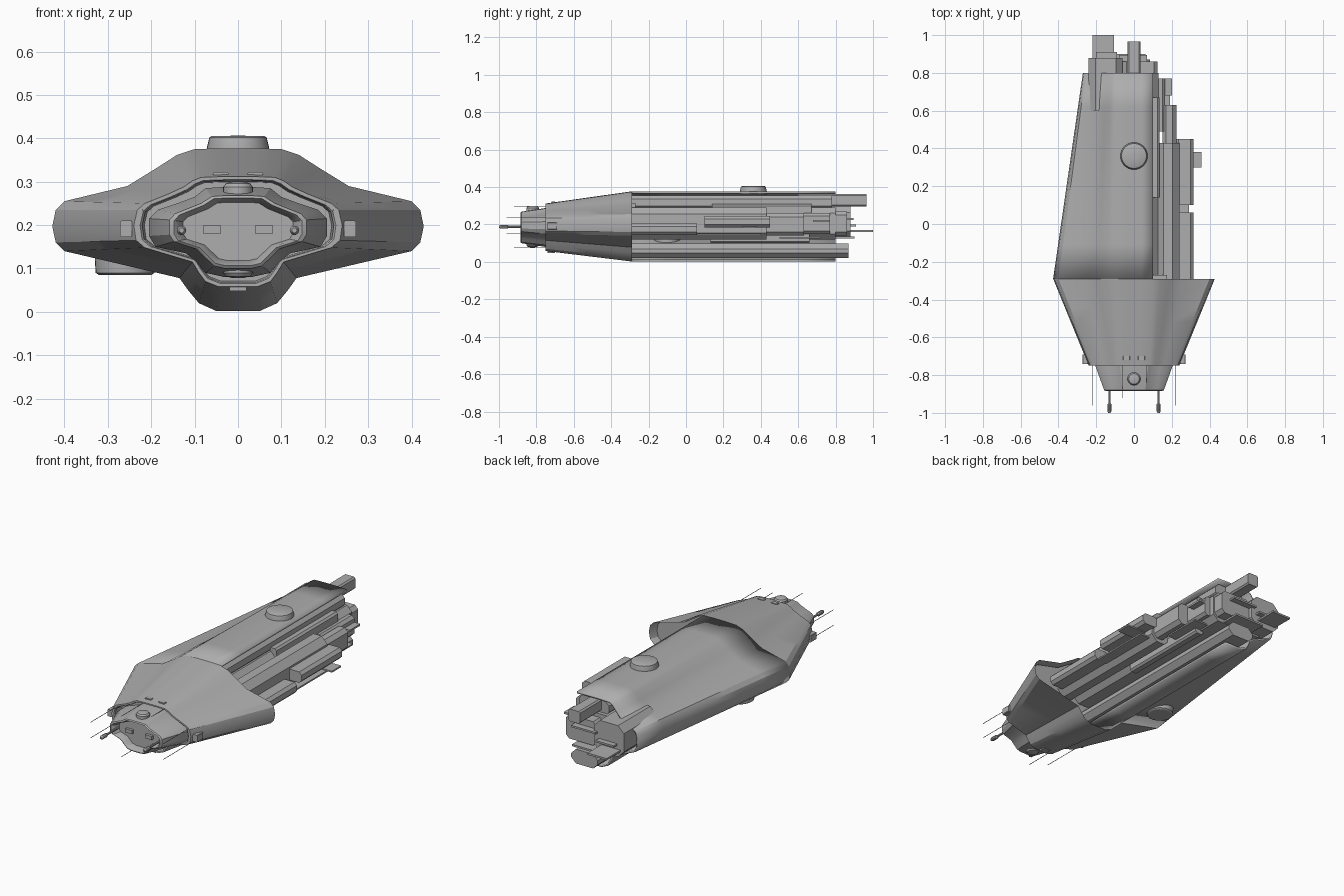
import bpy, bmesh, math

if "Cube" in bpy.data.objects:
    bpy.data.objects.remove(bpy.data.objects["Cube"])

grey = bpy.data.materials.new("hull grey")
grey.diffuse_color = (0.42, 0.42, 0.42, 1)
grey.use_nodes = True
grey.node_tree.nodes["Principled BSDF"].inputs["Base Color"].default_value = grey.diffuse_color


def finish(name, bm, angle=28):
    bmesh.ops.recalc_face_normals(bm, faces=bm.faces)
    me = bpy.data.meshes.new(name)
    bm.to_mesh(me)
    bm.free()
    ob = bpy.data.objects.new(name, me)
    bpy.context.collection.objects.link(ob)
    me.materials.append(grey)
    bpy.ops.object.select_all(action='DESELECT')
    ob.select_set(True)
    bpy.context.view_layer.objects.active = ob
    bpy.ops.object.shade_smooth_by_angle(angle=math.radians(angle))
    return ob


def loft(name, rings, closed=True, cap0=True, cap1=True):
    bm = bmesh.new()
    vs = [[bm.verts.new(p) for p in r] for r in rings]
    n = len(rings[0])
    for a, b in zip(vs, vs[1:]):
        for i in range(n if closed else n - 1):
            j = (i + 1) % n
            bm.faces.new((a[i], a[j], b[j], b[i]))
    if cap0:
        bm.faces.new(vs[0])
    if cap1:
        bm.faces.new(vs[-1])
    return finish(name, bm)


def block(name, x0, x1, y0, y1, z0, z1, c=0.0):
    """Bar along y with chamfered long edges."""
    if c:
        p = [(x0 + c, z0), (x1 - c, z0), (x1, z0 + c), (x1, z1 - c),
             (x1 - c, z1), (x0 + c, z1), (x0, z1 - c), (x0, z0 + c)]
    else:
        p = [(x0, z0), (x1, z0), (x1, z1), (x0, z1)]
    return loft(name, [[(x, y, z) for x, z in p] for y in (y0, y1)])


def dome(name, x, y, profile, n=32):
    """Round part turned about a vertical axis; profile is (radius, z)."""
    return loft(name, [[(x + r * math.cos(2 * math.pi * i / n),
                         y + r * math.sin(2 * math.pi * i / n), z) for i in range(n)]
                       for r, z in profile])


def rod(name, x, z, stations, n=10):
    """Round part turned about a lengthwise axis; stations are (y, radius)."""
    return loft(name, [[(x + r * math.cos(2 * math.pi * i / n), y,
                         z + r * math.sin(2 * math.pi * i / n)) for i in range(n)]
                       for y, r in stations])


def mirrored(half):
    return half + [(-x, z) for x, z in reversed(half)]


def lerp(a, b, t):
    return [(p[0] + (q[0] - p[0]) * t, p[1] + (q[1] - p[1]) * t) for p, q in zip(a, b)]


def ring(p, y, s=1.0, zc=0.19):
    return [(x * s, y, zc + (z - zc) * s) for x, z in p]


# Hull cross-sections, right half from top to bottom
wide = mirrored([(.04, .377), (.10, .375), (.14, .362), (.19, .33), (.255, .29), (.40, .255),
                 (.42, .235), (.428, .197), (.42, .16), (.40, .14), (.135, .078),
                 (.115, .05), (.09, .02), (.05, .002)])
front = mirrored([(.03, .312), (.085, .31), (.105, .302), (.125, .288), (.16, .272), (.215, .25),
                  (.232, .235), (.24, .2), (.235, .165), (.215, .148), (.105, .115),
                  (.09, .09), (.075, .07), (.045, .058)])
stern = [(x if abs(x) < .11 else math.copysign(.1 + (abs(x) - .1) * .52, x), z) for x, z in wide]

# Forward hull with recessed mouth, rear edge left open
rings = [ring(front, -.70, .90), ring(front, -.745, .92), ring(front, -.75, .94), ring(front, -.75)]
rings += [ring(lerp(front, wide, t / 6), -.75 + .46 * t / 6) for t in range(1, 7)]
loft("forward_hull", rings, cap1=False)
loft("wing_bulkhead", [ring(wide, -.36, .93), ring(wide, -.33, .95)])

# Rear shell: left side and crown, open to the right
cut = list(range(13, 28)) + [0, 1]
shell_rings = []
for t in range(7):
    p = lerp(wide, stern, t / 6)
    shell_rings.append([(p[i][0], -.29 + 1.09 * t / 6, p[i][1]) for i in cut])
shell = loft("rear_shell", shell_rings, closed=False, cap0=False, cap1=False)
mod = shell.modifiers.new("thickness", 'SOLIDIFY')
mod.thickness = .01
mod.offset = -1
probe = shell.data.polygons[len(cut) // 2]
if probe.normal.x > 0:
    shell.data.flip_normals()

# Nose with recessed front panel
nose = mirrored([(.03, .288), (.075, .285), (.10, .265), (.14, .25), (.185, .235), (.205, .215),
                 (.205, .175), (.19, .15), (.12, .135), (.095, .115), (.075, .09), (.03, .08)])
tip = mirrored([(.03, .268), (.06, .266), (.085, .25), (.12, .236), (.145, .226), (.158, .212),
                (.158, .178), (.148, .162), (.095, .145), (.075, .125), (.055, .106), (.03, .10)])
loft("nose", [ring(tip, -.845, .80), ring(tip, -.875, .87), ring(tip, -.885, .93), ring(tip, -.88),
              ring(nose, -.75), ring(nose, -.69)])

# Nose and rim fittings
for s in (-1, 1):
    block("nose_port", s * .06 - .02, s * .06 + .02, -.86, -.84, .18, .2)
    rod("nose_gun", s * .13, .188, [(-.84, .006), (-.95, .006), (-.955, .011), (-.99, .011), (-1, .006)])
    block("side_fitting", s * .258 - .014, s * .258 + .014, -.74, -.69, .172, .21, .003)
    block("crown_fitting", s * .04 - .018, s * .04 + .018, -.72, -.70, .30, .322, .003)
    for z in (.15, .235):
        rod("long_antenna", s * .22, z, [(-.96, .0015), (-.74, .0015)], 6)
for x, z, y in ((-.06, .297, -.92), (.065, .297, -.84), (-.06, .075, -.92)):
    rod("short_antenna", x, z, [(y, .0015), (-.72, .0015)], 6)
block("keel_fitting", -.02, .02, -.74, -.70, .048, .06)
dome("nose_turret_top", 0, -.82, [(.034, .262), (.034, .288), (.028, .296), (.012, .3)])
dome("nose_turret_bottom", 0, -.82, [(.012, .078), (.028, .082), (.034, .09), (.034, .115)])

# Hull turrets
dome("upper_turret", 0, .36, [(.072, .36), (.072, .378), (.066, .402), (.06, .405), (.01, .406)])
dome("lower_turret", -.26, -.1, [(.06, .085), (.068, .09), (.07, .12), (.07, .17)])

# Inner core and keel, running the length of the open bay
block("core", -.2, .13, -.34, .8, .12, .29, .03)
block("spine", -.08, .1, -.34, .78, .28, .355, .02)
block("keel_pipe", -.075, .085, -.34, .87, .02, .098, .028)
block("side_core", .12, .24, -.34, .43, .12, .29, .035)

# Stern machinery
block("engine_block", -.24, -.06, .6, .88, .13, .30, .035)
block("engine_block_right", -.06, .125, .6, .86, .14, .27, .02)
block("spine_beam", -.034, .034, .6, .965, .295, .362, .008)
block("stern_plate", -.22, -.105, .75, 1.0, .16, .17)
block("stern_plate_upper", -.2, -.09, .75, .91, .19, .2)
block("stern_plate_lower", -.12, .06, .75, .9, .125, .135)
block("stern_cap", -.08, .07, .75, .895, .225, .235)

# Machinery stacked along the open right bay
block("upper_duct", .09, .135, .14, .67, .23, .31, .01)
block("lower_duct", .085, .135, .13, .66, .10, .17, .01)
block("aft_box", .11, .165, .49, .77, .15, .26, .015)
block("aft_plate", .11, .2, .68, .77, .215, .225)
block("mid_box", .15, .225, .38, .63, .14, .26, .02)
block("bay_fitting", .10, .175, -.30, -.27, .27, .315)
for z, a, b in ((.215, .1, .45), (.175, -.3, .06)):
    block("bay_box", .22, .315, a, b, z - .03, z + .03, .015)
block("bay_plate", .23, .358, .3, .38, .18, .188)
block("bay_plate_low", .2, .29, .05, .4, .145, .153)
block("bay_plate_aft", .1, .19, .5, .72, .125, .133)
